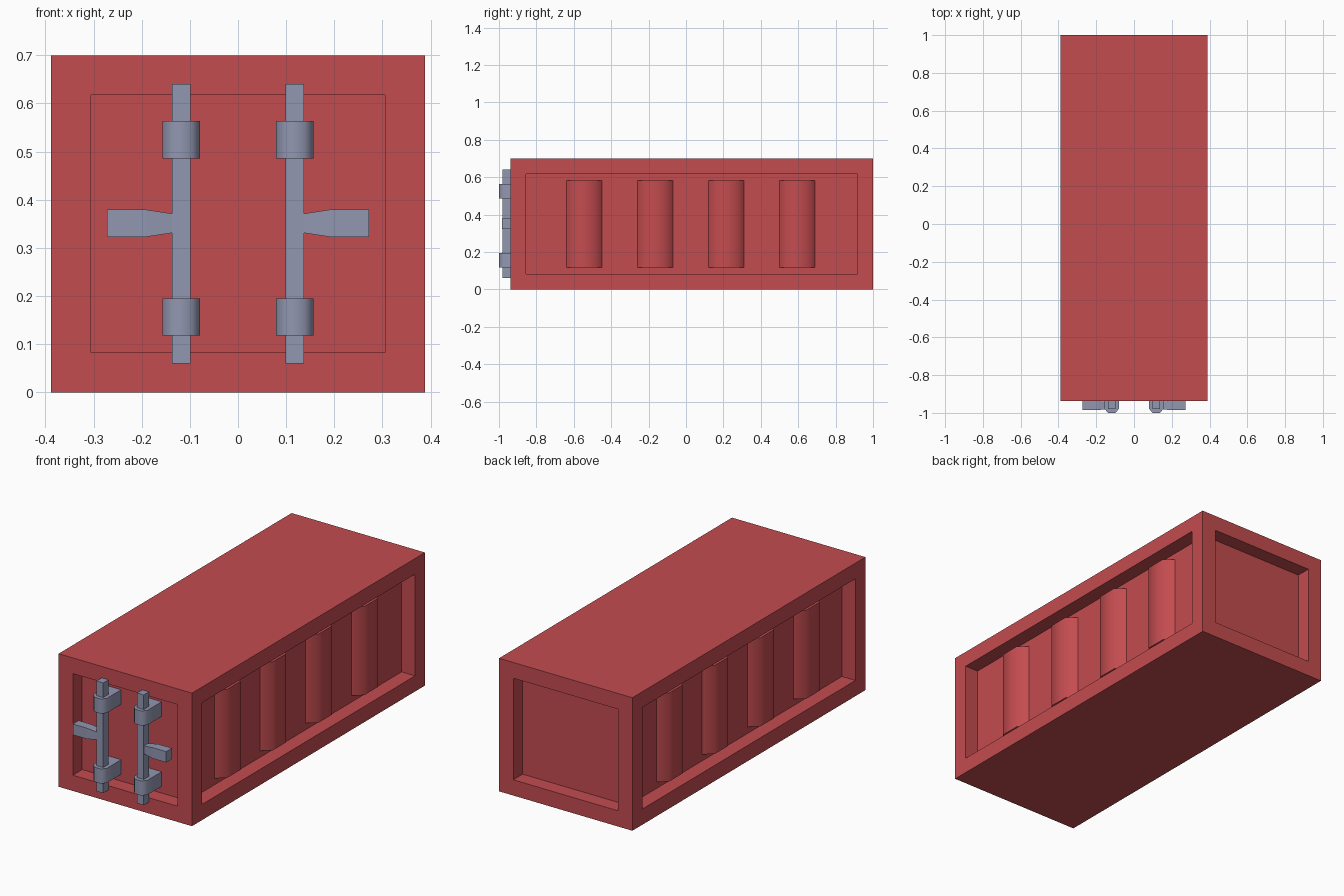
import bpy, bmesh, math
from mathutils import Vector

if "Cube" in bpy.data.objects:
    bpy.data.objects.remove(bpy.data.objects["Cube"])


def material(name, color):
    m = bpy.data.materials.new(name)
    m.diffuse_color = (*color, 1)
    m.use_nodes = True
    m.node_tree.nodes["Principled BSDF"].inputs["Base Color"].default_value = m.diffuse_color
    return m


RED = material("container red", (0.55, 0.072, 0.08))
STEEL = material("lock steel", (0.29, 0.31, 0.44))

HALF_W, FRONT, BACK, HEIGHT = 0.388, -0.937, 1.0, 0.70
FRAME, DEPTH = 0.117, 0.078


def finish(name, bm, mat, smooth=None):
    bmesh.ops.recalc_face_normals(bm, faces=bm.faces)
    me = bpy.data.meshes.new(name)
    bm.to_mesh(me)
    bm.free()
    me.materials.append(mat)
    ob = bpy.data.objects.new(name, me)
    bpy.context.collection.objects.link(ob)
    if smooth:
        bpy.ops.object.select_all(action='DESELECT')
        ob.select_set(True)
        bpy.context.view_layer.objects.active = ob
        bpy.ops.object.shade_smooth_by_angle(angle=math.radians(smooth))
    return ob


def prism(name, outline, z0, z1, mat, smooth=None):
    """Extrude a plan-view outline upward from z0 to z1."""
    bm = bmesh.new()
    face = bm.faces.new([bm.verts.new((x, y, z0)) for x, y in outline])
    ext = bmesh.ops.extrude_face_region(bm, geom=[face])
    verts = [v for v in ext["geom"] if isinstance(v, bmesh.types.BMVert)]
    bmesh.ops.translate(bm, verts=verts, vec=(0, 0, z1 - z0))
    return finish(name, bm, mat, smooth)


# Container shell: box with a sunken panel on each of the four sides
bm = bmesh.new()
bmesh.ops.create_cube(bm, size=1)
for v in bm.verts:
    v.co = (v.co.x * 2 * HALF_W,
            (FRONT + BACK) / 2 + v.co.y * (BACK - FRONT),
            (v.co.z + 0.5) * HEIGHT)
bm.normal_update()
for face in [f for f in bm.faces if abs(f.normal.z) < 0.5]:
    normal = face.normal.copy()
    bmesh.ops.inset_individual(bm, faces=[face], thickness=FRAME, depth=0)
    panel = bmesh.ops.extrude_discrete_faces(bm, faces=[face])["faces"][0]
    bmesh.ops.translate(bm, verts=panel.verts, vec=normal * -DEPTH)
finish("container_shell", bm, RED)

for side, label in ((1, "right"), (-1, "left")):
    # Corrugated ribs standing in the side panels
    base = side * (HALF_W - DEPTH)
    crest = base + side * 0.047
    for i in range(4):
        y = -0.545 + i * 0.38
        outline = [(base, y - 0.095), (crest, y - 0.055),
                   (crest, y + 0.055), (base, y + 0.095)]
        prism(f"{label}_rib_{i + 1}", outline, FRAME, HEIGHT - FRAME, RED, 60)

    # Vertical locking bar
    cx = side * 0.118
    prism(f"{label}_lock_bar",
          [(cx - 0.0195, -0.98), (cx + 0.0195, -0.98),
           (cx + 0.0195, FRONT), (cx - 0.0195, FRONT)], 0.06, 0.64, STEEL)

    # Brackets holding the bar to the door panel
    for z0, place in ((0.118, "lower"), (0.486, "upper")):
        back = FRONT + DEPTH
        prism(f"{label}_{place}_bracket",
              [(cx - 0.039, back), (cx - 0.039, -0.977), (cx - 0.02, -1.0),
               (cx + 0.02, -1.0), (cx + 0.039, -0.977), (cx + 0.039, back)],
              z0, z0 + 0.077, STEEL, 60)

    # Handle that widens away from the bar
    bm = bmesh.new()
    rings = []
    for x, hy, hz in ((0.13, 0.018, 0.019), (0.192, 0.024, 0.0285),
                      (0.272, 0.024, 0.0285)):
        rings.append([bm.verts.new((side * x, -0.961 + sy * hy, 0.351 + sz * hz))
                      for sy, sz in ((-1, -1), (1, -1), (1, 1), (-1, 1))])
    for a, b in zip(rings, rings[1:]):
        for k in range(4):
            n = (k + 1) % 4
            bm.faces.new((a[k], a[n], b[n], b[k]))
    bm.faces.new(rings[0])
    bm.faces.new(rings[-1])
    finish(f"{label}_handle", bm, STEEL)
